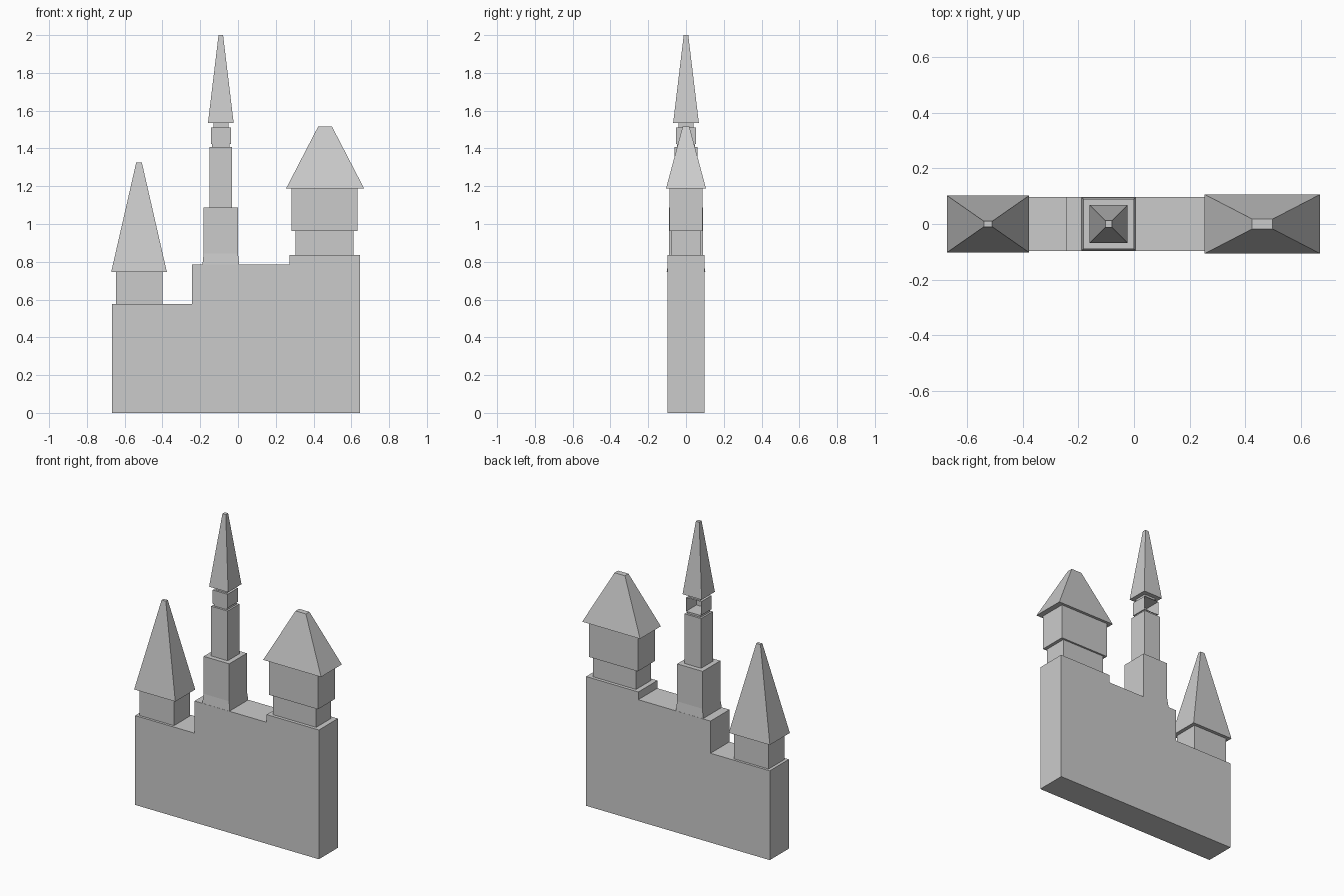
import bpy
import bmesh

if "Cube" in bpy.data.objects:
    bpy.data.objects.remove(bpy.data.objects["Cube"])


def finish(name, bm):
    bmesh.ops.recalc_face_normals(bm, faces=bm.faces)
    mesh = bpy.data.meshes.new(name)
    bm.to_mesh(mesh)
    bm.free()
    ob = bpy.data.objects.new(name, mesh)
    bpy.context.collection.objects.link(ob)


def stack(name, cx, rings, open_back=False):
    """Loft rectangular rings (z, half width, half depth) upward around x = cx."""
    bm = bmesh.new()
    loops = [[bm.verts.new((cx + sx * hx, sy * hy, z))
              for sx, sy in ((-1, -1), (1, -1), (1, 1), (-1, 1))]
             for z, hx, hy in rings]
    for a, b in zip(loops, loops[1:]):
        for i in range(4):
            if open_back and i == 2:
                continue
            j = (i + 1) % 4
            bm.faces.new((a[i], a[j], b[j], b[i]))
    bm.faces.new(loops[0][::-1])
    bm.faces.new(loops[-1])
    finish(name, bm)


# Stepped wall: front outline extruded through its thickness
outline = [(-0.667, 0), (0.646, 0), (0.646, 0.835), (0.273, 0.835),
           (0.273, 0.785), (-0.243, 0.785), (-0.243, 0.577), (-0.667, 0.577)]
bm = bmesh.new()
face = bm.faces.new([bm.verts.new((x, -0.097, z)) for x, z in outline])
ext = bmesh.ops.extrude_face_region(bm, geom=[face])
bmesh.ops.translate(bm, vec=(0, 0.194, 0),
                    verts=[v for v in ext["geom"] if isinstance(v, bmesh.types.BMVert)])
finish("castle_wall", bm)

# Left tower
stack("left_tower", -0.524, [(0.577, 0.123, 0.081), (0.747, 0.123, 0.081)])
stack("left_roof", -0.524, [(0.747, 0.147, 0.102), (1.325, 0.015, 0.010)])

# Right tower, wider upper storey on a narrower neck
stack("right_tower", 0.458, [(0.835, 0.154, 0.076), (0.962, 0.154, 0.076),
                             (0.962, 0.175, 0.088), (1.187, 0.175, 0.088)])
stack("right_roof", 0.461, [(1.187, 0.207, 0.106), (1.515, 0.037, 0.018)])

# Centre tower with flared foot and slimmer shaft
stack("centre_tower", -0.091, [(0.785, 0.097, 0.096), (0.845, 0.091, 0.090),
                               (1.087, 0.091, 0.090), (1.087, 0.059, 0.060),
                               (1.408, 0.059, 0.060), (1.408, 0.047, 0.047),
                               (1.423, 0.047, 0.047)])
# Lantern, open at the back
stack("centre_lantern", -0.091, [(1.423, 0.053, 0.053), (1.512, 0.053, 0.053)],
      open_back=True)
# Neck and spire
stack("spire_neck", -0.091, [(1.512, 0.040, 0.040), (1.535, 0.040, 0.040)])
stack("centre_spire", -0.091, [(1.535, 0.068, 0.068), (2.0, 0.012, 0.012)])
